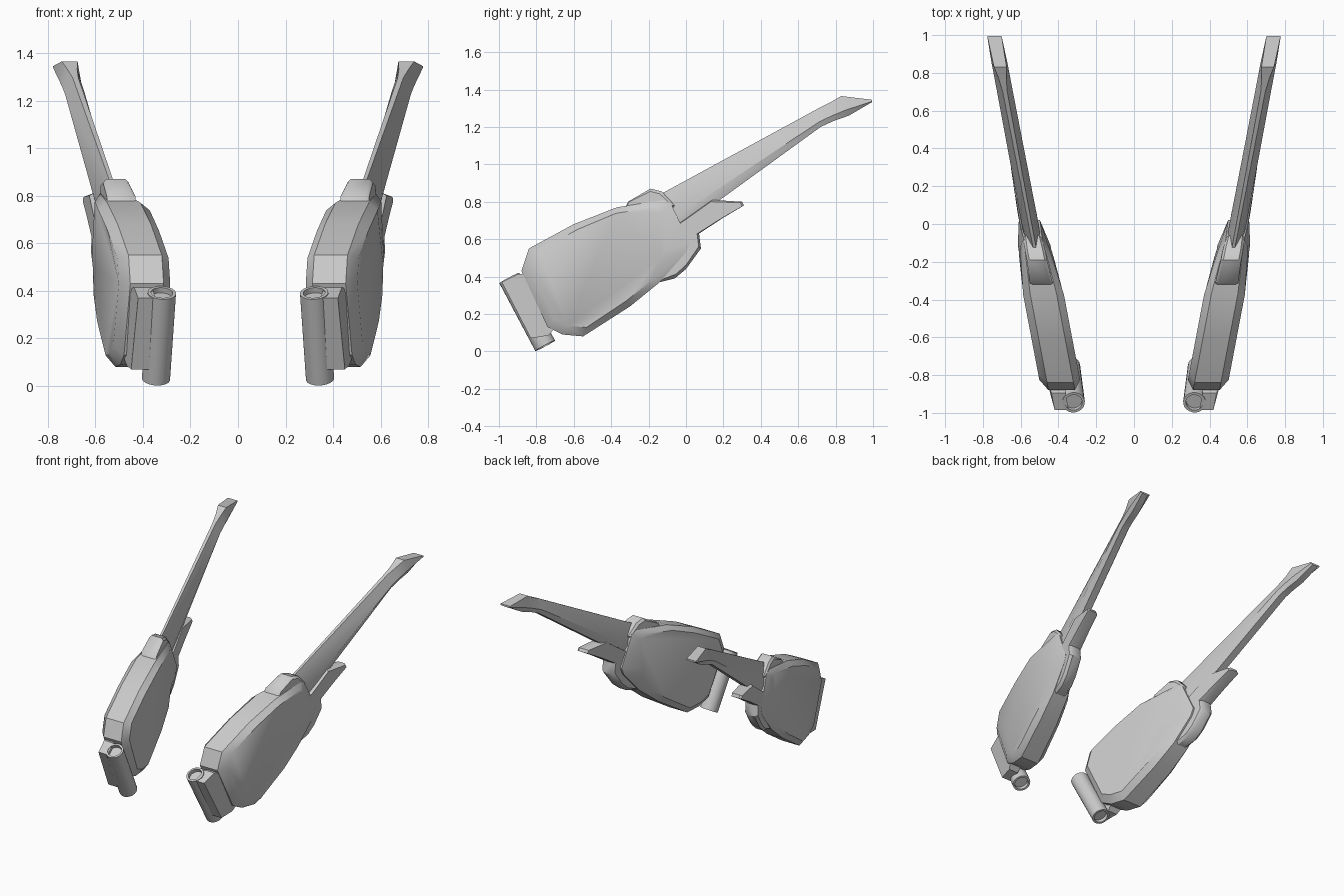
import bpy, bmesh, math
from mathutils import Vector

if "Cube" in bpy.data.objects:
    bpy.data.objects.remove(bpy.data.objects["Cube"])


def place(w, y, z):
    # side-view coordinates plus thickness offset w, splayed outwards towards the back
    return Vector((0.55 + 0.19 * y + w, y, z))


def finish(bm, name, angle=35):
    bmesh.ops.recalc_face_normals(bm, faces=bm.faces)
    me = bpy.data.meshes.new(name)
    bm.to_mesh(me)
    bm.free()
    ob = bpy.data.objects.new(name, me)
    bpy.context.collection.objects.link(ob)
    bpy.ops.object.select_all(action='DESELECT')
    bpy.context.view_layer.objects.active = ob
    ob.select_set(True)
    bpy.ops.object.shade_smooth_by_angle(angle=math.radians(angle))
    mir = ob.modifiers.new("Mirror", 'MIRROR')
    mir.use_axis = (True, False, False)
    return ob


def loft(name, rings, angle=35):
    bm = bmesh.new()
    rows = [[bm.verts.new(p) for p in r] for r in rings]
    n = len(rows[0])
    for a, b in zip(rows, rows[1:]):
        for i in range(n):
            j = (i + 1) % n
            bm.faces.new((a[i], a[j], b[j], b[i]))
    bm.faces.new(rows[0])
    bm.faces.new(rows[-1][::-1])
    return finish(bm, name, angle)


def slab(name, pts, centre, rim, face, offset=0):
    # pts: y, z, inset scale, thickness scale; raised face inset on both sides
    cy, cz = centre
    rings = []
    for w, inner in ((-face, 1), (-rim, 0), (rim, 0), (face, 1)):
        ring = []
        for y, z, s, t in pts:
            k = s if inner else 1
            ring.append(place(offset + w * t, cy + (y - cy) * k, cz + (z - cz) * k))
        rings.append(ring)
    return loft(name, rings)


# main pod
slab("pod_body", [
    (-0.88, 0.43, .88, 1), (-0.84, 0.55, .88, 1), (-0.60, 0.68, .88, 1),
    (-0.37, 0.77, .9, 1), (-0.12, 0.81, .9, .75), (-0.08, 0.79, .88, .7),
    (0.02, 0.58, .7, .8), (0.0, 0.53, .68, .8), (-0.14, 0.37, .85, .85),
    (-0.30, 0.24, .85, .95), (-0.55, 0.08, .87, 1), (-0.66, 0.09, .87, 1),
    (-0.74, 0.13, .88, 1)], (-0.42, 0.45), 0.07, 0.108)

# knob on the upper edge
slab("top_knob", [
    (-0.33, 0.76, .95, 1), (-0.31, 0.80, .95, 1), (-0.19, 0.87, .85, .9),
    (-0.13, 0.855, .85, .9), (-0.06, 0.78, .9, .8), (-0.12, 0.70, 1, 1),
    (-0.3, 0.70, 1, 1)], (-0.2, 0.77), 0.045, 0.06)

# long tapered blade: y, z, half width for the top edge and the bottom edge
sections = [
    ((-0.22, 0.80, .008), (-0.10, 0.60, .04)),
    ((-0.10, 0.86, .008), (0.03, 0.70, .045)),
    ((0.70, 1.295, .012), (0.72, 1.20, .042)),
    ((0.77, 1.33, .02), (0.79, 1.232, .042)),
    ((0.83, 1.365, .033), (0.87, 1.26, .042)),
    ((0.995, 1.345, .038), (0.995, 1.333, .038))]
rings = []
for (ty, tz, tw), (by, bz, bw) in sections:
    my, mz = ty + (by - ty) * .7, tz + (bz - tz) * .7
    rings.append([place(-tw, ty, tz), place(tw, ty, tz), place(bw, my, mz),
                  place(bw * .6, by, bz), place(-bw * .6, by, bz), place(-bw, my, mz)])
loft("long_blade", rings)

# short fin under the blade
slab("lower_fin", [
    (-0.10, 0.64, 1, 1), (0.0, 0.71, .95, 1), (0.14, 0.81, .95, .9),
    (0.30, 0.80, .97, .8), (0.31, 0.78, .97, .8), (0.20, 0.715, .9, .9),
    (0.07, 0.63, .85, 1), (0.08, 0.55, .85, 1), (0.0, 0.44, .88, 1),
    (-0.06, 0.39, .9, 1), (-0.14, 0.37, .95, 1)], (0.0, 0.62), 0.03, 0.05, 0.005)

# plate joining hinge and pod
slab("hinge_plate", [
    (-0.985, 0.37, 1, 1), (-0.895, 0.415, 1, 1), (-0.80, 0.40, 1, 1.4),
    (-0.68, 0.15, 1, 1.4), (-0.735, 0.085, 1, 1), (-0.83, 0.07, 1, 1)],
    (-0.83, 0.25), 0.036, 0.037, 0.02)

# hinge barrel with recessed ends
top, bottom = Vector((0.32, -0.945, 0.392)), Vector((0.345, -0.753, 0.03))
axis = top - bottom
bm = bmesh.new()
bmesh.ops.create_cone(bm, cap_ends=True, segments=20, radius1=0.06, radius2=0.06, depth=axis.length)
for cap in [f for f in bm.faces if len(f.verts) > 4]:
    n = cap.normal.copy()
    bmesh.ops.inset_region(bm, faces=[cap], thickness=0.014)
    inner = bmesh.ops.extrude_discrete_faces(bm, faces=[cap])["faces"][0]
    bmesh.ops.translate(bm, verts=inner.verts, vec=-n * 0.025)
rot = axis.to_track_quat('Z', 'Y').to_matrix()
bmesh.ops.rotate(bm, verts=bm.verts, cent=(0, 0, 0), matrix=rot)
bmesh.ops.translate(bm, verts=bm.verts, vec=(top + bottom) / 2)
finish(bm, "hinge_barrel")
